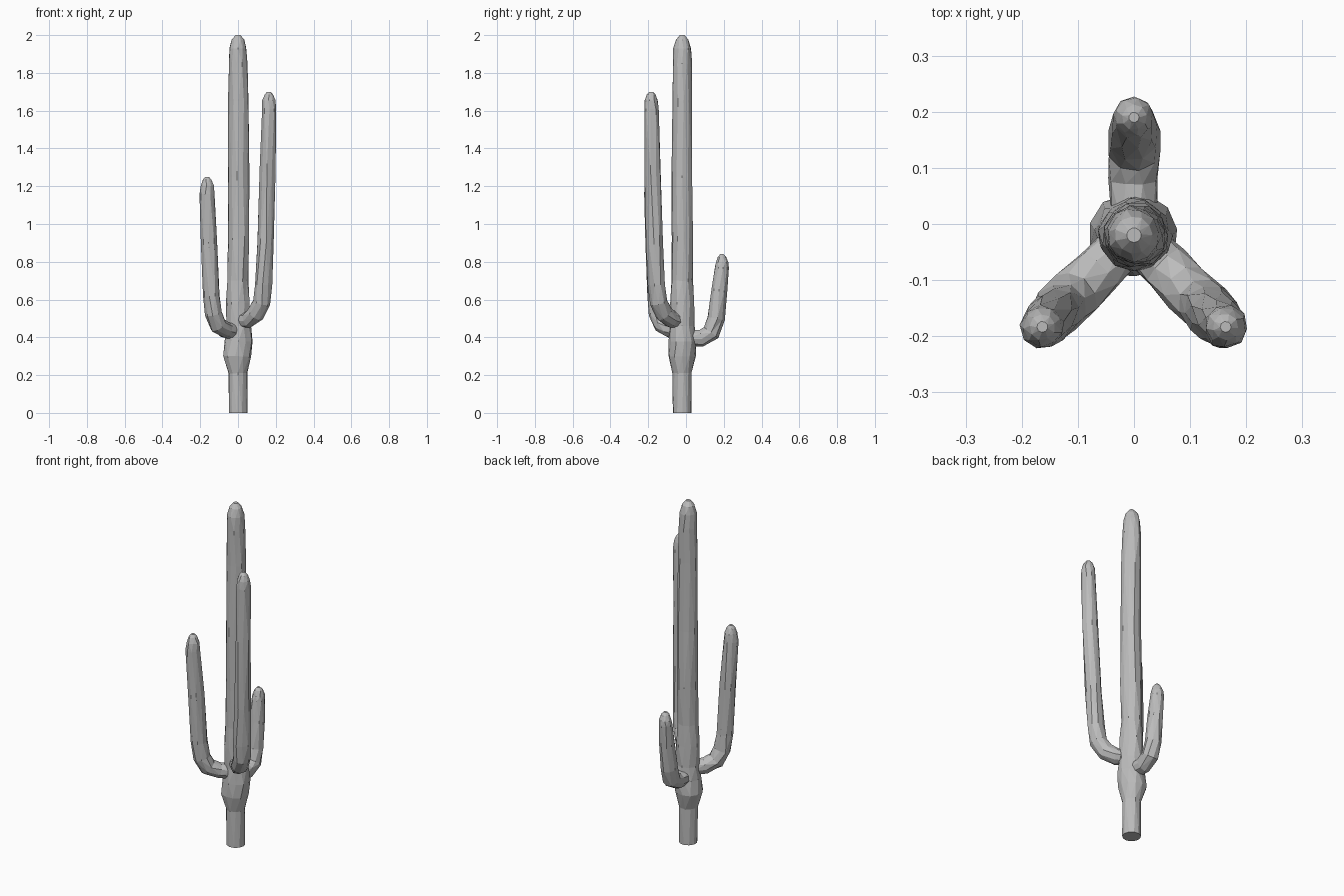
import bpy, bmesh, math, random
from mathutils import Vector

random.seed(4)
cube = bpy.data.objects.get("Cube")
if cube:
    bpy.data.objects.remove(cube, do_unlink=True)

# One plain grey for the whole plant
grey = bpy.data.materials.new("plain grey")
grey.use_nodes = True
colour = (0.5, 0.5, 0.5, 1)
grey.diffuse_color = colour
grey.node_tree.nodes["Principled BSDF"].inputs["Base Color"].default_value = colour

AXIS = Vector((0, -0.02, 0))


def tube(name, points, radii, side, sides, jitter):
    """Flat-faced tube along a path, with slightly uneven rings and capped ends."""
    bm = bmesh.new()
    rings = []
    last = len(points) - 1
    for i, (p, r) in enumerate(zip(points, radii)):
        t = (points[min(i + 1, last)] - points[max(i - 1, 0)]).normalized()
        if i in (0, last):
            t = Vector((0, 0, 1)) if abs(t.z) > 0.7 else t
        u = (side - t * side.dot(t)).normalized()
        v = t.cross(u)
        ring = []
        for k in range(sides):
            a = math.tau * (k + 0.25 * (i % 2)) / sides
            uneven = 1 + (random.uniform(-jitter, jitter) if 0 < i < last else 0)
            ring.append(bm.verts.new(p + (u * math.cos(a) + v * math.sin(a)) * r * uneven))
        rings.append(ring)
    for low, high in zip(rings, rings[1:]):
        for k in range(sides):
            n = (k + 1) % sides
            bm.faces.new((low[k], low[n], high[n], high[k]))
    bm.faces.new(rings[0][::-1])
    bm.faces.new(rings[-1])
    # Split the uneven quads so the surface reads as faceted
    quads = [f for f in bm.faces if len(f.verts) == 4]
    bmesh.ops.triangulate(bm, faces=quads)
    bmesh.ops.recalc_face_normals(bm, faces=bm.faces)
    mesh = bpy.data.meshes.new(name)
    bm.to_mesh(mesh)
    bm.free()
    mesh.materials.append(grey)
    obj = bpy.data.objects.new(name, mesh)
    bpy.context.collection.objects.link(obj)
    return obj


# Trunk: narrow foot, swollen collar, long column with a rounded tip (x, z, radius)
trunk = [(0, 0, .05), (0, .21, .051), (-.004, .30, .075), (.003, .38, .073),
         (.003, .46, .064), (0, .58, .064), (0, .70, .057), (.003, .92, .058),
         (.003, 1.25, .055), (.003, 1.65, .054), (0, 1.85, .051), (0, 1.93, .046),
         (0, 1.975, .034), (0, 2, .013)]
tube("trunk", [AXIS + Vector((x, 0, z)) for x, z, r in trunk],
     [r for x, z, r in trunk], Vector((1, 0, 0)), 11, 0.05)


# Arms: distance from the trunk axis, height and radius along each path
def arm(name, angle, path, tip_z):
    a = math.radians(angle)
    out = Vector((math.cos(a), math.sin(a), 0))
    d, z, r = path[-1]
    # Rounded tip
    path = path + [(d, tip_z - .045, r * .9), (d, tip_z - .015, r * .6), (d, tip_z, r * .25)]
    tube(name, [AXIS + out * d + Vector((0, 0, z)) for d, z, r in path],
         [r for d, z, r in path], out.cross(Vector((0, 0, 1))), 9, 0.06)


arm("left_arm", -45,
    [(.02, .49, .042), (.08, .493, .044), (.135, .525, .047), (.175, .585, .047),
     (.19, .68, .046), (.206, .90, .045), (.222, 1.30, .042), (.231, 1.61, .039)], 1.70)
arm("right_arm", -135,
    [(.02, .43, .042), (.09, .438, .044), (.15, .465, .047), (.185, .525, .047),
     (.198, .62, .045), (.214, .90, .043), (.231, 1.16, .039)], 1.25)
arm("back_arm", 90,
    [(.02, .395, .042), (.10, .397, .045), (.153, .425, .047), (.178, .50, .046),
     (.195, .65, .042), (.21, .77, .037)], .84)
